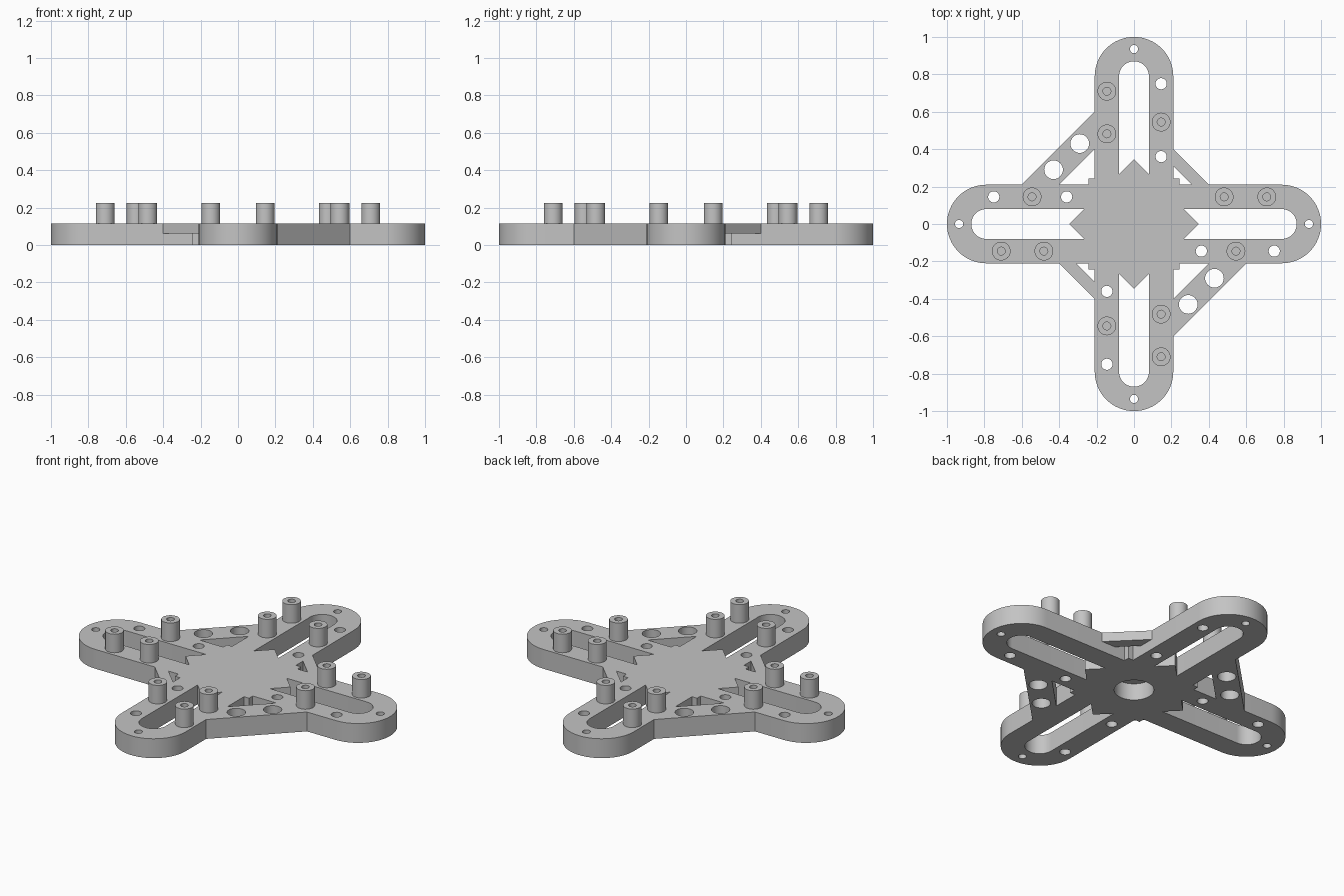
import bpy
import bmesh
from math import sin, cos, pi, radians

cube = bpy.data.objects.get("Cube")
if cube:
    bpy.data.objects.remove(cube)

H = 0.115            # plate thickness
W = 0.21             # arm half width
SLOT = 0.08          # slot half width
END = 1 - W          # centre of the rounded arm ends
STAR = 0.345         # star point radius
C = STAR * cos(pi / 4)
POST_TOP = 0.225
CORE_R, CAP_Z = 0.107, 0.1

grey = bpy.data.materials.new("plain grey")
grey.use_nodes = True
color = (0.55, 0.55, 0.55, 1)
grey.diffuse_color = color
grey.node_tree.nodes["Principled BSDF"].inputs["Base Color"].default_value = color


def arc(x, y, r, a0, a1, n):
    angles = [radians(a0 + (a1 - a0) * i / n) for i in range(n + 1)]
    return [(x + r * cos(a), y + r * sin(a)) for a in angles]


def circle(x, y, r, n=32):
    return arc(x, y, r, 0, 360, n)[:-1]


def turn(points, k):
    """Rotate points by k quarter turns."""
    for _ in range(k % 4):
        points = [(-y, x) for x, y in points]
    return points


def slab(name, loops, z0, z1):
    """Extrude an outline with holes between two heights."""
    curve = bpy.data.curves.new(name + "_outline", 'CURVE')
    curve.dimensions = '2D'
    curve.fill_mode = 'BOTH'
    curve.extrude = (z1 - z0) / 2
    for loop in loops:
        spline = curve.splines.new('POLY')
        spline.points.add(len(loop) - 1)
        for p, (x, y) in zip(spline.points, loop):
            p.co = (x, y, 0, 1)
        spline.use_cyclic_u = True
    helper = bpy.data.objects.new(name + "_outline", curve)
    bpy.context.collection.objects.link(helper)
    graph = bpy.context.evaluated_depsgraph_get()
    mesh = bpy.data.meshes.new_from_object(helper.evaluated_get(graph))
    bpy.data.objects.remove(helper)

    bm = bmesh.new()
    bm.from_mesh(mesh)
    bmesh.ops.remove_doubles(bm, verts=bm.verts, dist=0.0001)
    bmesh.ops.translate(bm, verts=bm.verts, vec=(0, 0, (z0 + z1) / 2))
    bmesh.ops.recalc_face_normals(bm, faces=bm.faces)
    bm.to_mesh(mesh)
    bm.free()
    mesh.name = name
    mesh.materials.clear()
    mesh.materials.append(grey)
    obj = bpy.data.objects.new(name, mesh)
    bpy.context.collection.objects.link(obj)
    bpy.ops.object.select_all(action='DESELECT')
    obj.select_set(True)
    bpy.context.view_layer.objects.active = obj
    bpy.ops.object.shade_smooth_by_angle(angle=radians(30))
    return obj


# Frame outline and openings, one arm at a time
outline, holes = [], [circle(0, 0, CORE_R, 48)]
for k in range(4):
    arm = arc(0, END, W, 0, 180, 32)
    if k % 2 == 0:      # solid brace corner follows this arm
        corner = [(-W, 0.6), (-0.6, W)]
        window = [(-W, 0.4), (-0.4, W), (-C, W), (-C, C), (-W, C)]
        holes.append(turn(window, k))
        for x, y in ((-0.29, 0.43), (-0.43, 0.29)):
            holes.append(turn(circle(x, y, 0.05), k))
    else:               # open corner with a star point
        corner = [(-W, C), (-C, C), (-C, W)]
    outline += turn(arm + corner, k)

    # slot with the star point entering it, then the screw holes
    inner = STAR - SLOT
    slot = arc(0, END, SLOT, 0, 180, 24) + [(-SLOT, inner), (0, STAR), (SLOT, inner)]
    holes.append(turn(slot, k))
    for x, y, r in ((0, 0.935, 0.022), (0.145, 0.75, 0.03), (0.145, 0.36, 0.03)):
        holes.append(turn(circle(x, y, r, 24), k))

slab("frame", [outline] + holes, 0, H)

# Thin cap closing the bearing hole from above
slab("centre_cap", [circle(0, 0, CORE_R, 48)], CAP_Z, H)

# Half-height braces in the two open corners
for k, side in ((0, "back_left"), (2, "front_right")):
    brace = [(0.4, W), (W, 0.4), (W, 0.31), (0.31, W)]
    slab("thin_brace_" + side, [turn(brace, k)], 0.06, H)

# Hollow mounting posts, three on each arm
for k, side in enumerate(("back", "right", "front", "left")):
    for i, (x, y) in enumerate(((-0.145, 0.71), (-0.145, 0.482), (0.145, 0.545))):
        ring = [turn(circle(x, y, r), k) for r in (0.05, 0.021)]
        slab(f"post_{side}_{i + 1}", ring, H, POST_TOP)
